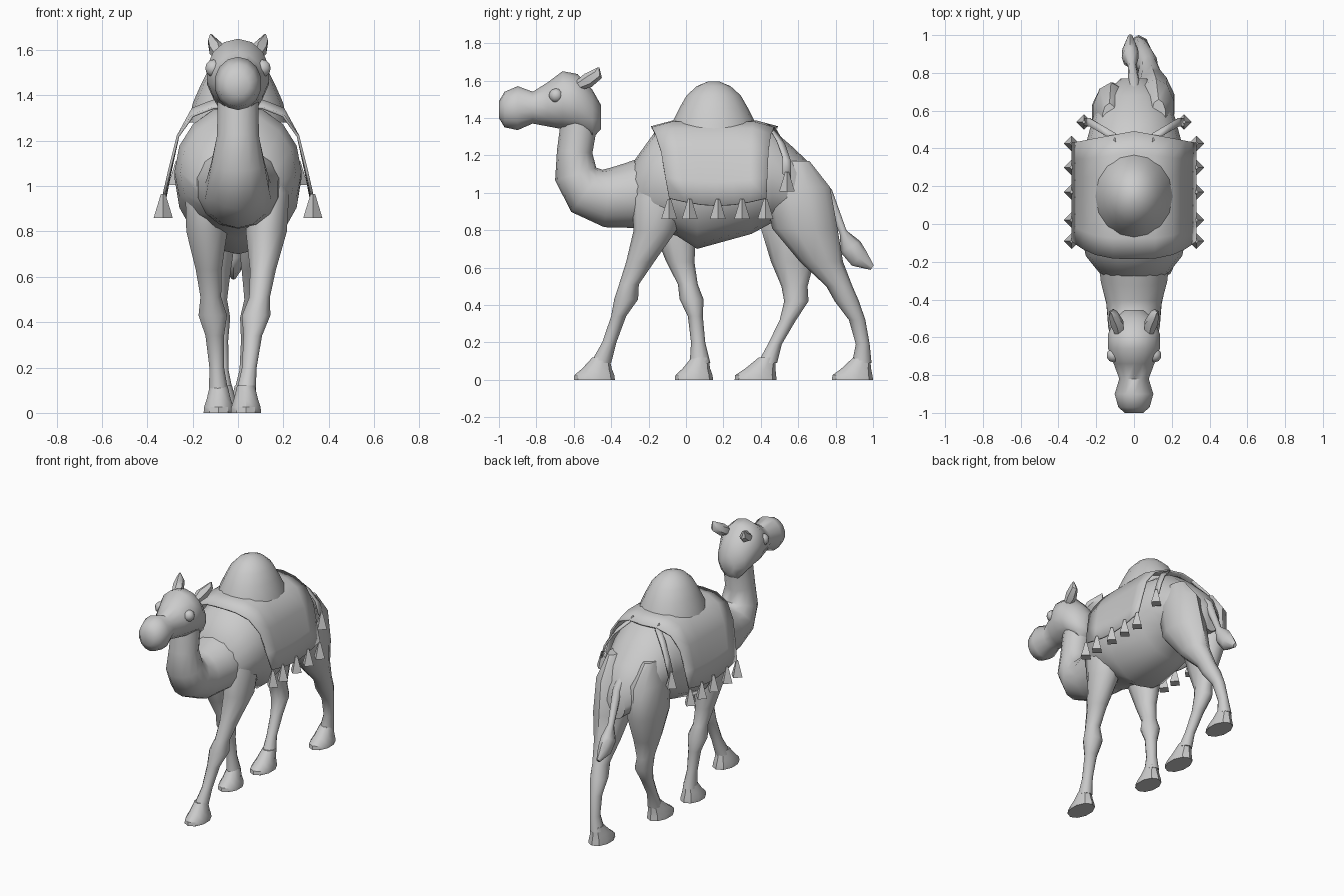
import bpy, bmesh, math
from mathutils import Vector

if "Cube" in bpy.data.objects:
    bpy.data.objects.remove(bpy.data.objects["Cube"])


def finish(name, bm, angle=50):
    bmesh.ops.recalc_face_normals(bm, faces=bm.faces)
    me = bpy.data.meshes.new(name)
    bm.to_mesh(me)
    bm.free()
    ob = bpy.data.objects.new(name, me)
    bpy.context.collection.objects.link(ob)
    bpy.ops.object.select_all(action='DESELECT')
    ob.select_set(True)
    bpy.context.view_layer.objects.active = ob
    bpy.ops.object.shade_smooth_by_angle(angle=math.radians(angle))
    return ob


def tube(name, pts, n=12, axis=None, angle=50):
    """Skin elliptical rings (x, y, z, half width, half depth) along a path."""
    bm = bmesh.new()
    rings = []
    for i, (x, y, z, rx, rn) in enumerate(pts):
        a, b = pts[max(i - 1, 0)], pts[min(i + 1, len(pts) - 1)]
        nrm = Vector(axis) if axis else Vector((0, a[2] - b[2], b[1] - a[1])).normalized()
        ring = []
        for k in range(n):
            t = 2 * math.pi * k / n
            ring.append(bm.verts.new(Vector((x + rx * math.sin(t), y, z)) + nrm * rn * math.cos(t)))
        rings.append(ring)
    for r, s in zip(rings, rings[1:]):
        for k in range(n):
            bm.faces.new((r[k], r[(k + 1) % n], s[(k + 1) % n], s[k]))
    bm.faces.new(rings[0])
    bm.faces.new(rings[-1])
    return finish(name, bm, angle)


def loft_y(name, secs, n=14):
    """Sections (y, top, bottom, half width) along y."""
    return tube(name, [(0, y, (t + b) / 2, w, (t - b) / 2) for y, t, b, w in secs], n, (0, 0, 1))


# Torso
loft_y("torso", [
    (-.30, 1.14, .83, .15), (-.17, 1.32, .80, .255), (-.05, 1.36, .77, .28),
    (.06, 1.365, .70, .28), (.35, 1.365, .78, .27), (.46, 1.34, .84, .245),
    (.57, 1.245, .84, .215), (.68, 1.14, .82, .16), (.77, 1.0, .80, .07)], 16)

# Neck
tube("neck", [(0, *p) for p in (
    (-.12, 1.02, .20, .20), (-.30, .985, .18, .175), (-.42, .975, .15, .16),
    (-.53, 1.01, .14, .14), (-.59, 1.10, .12, .115), (-.595, 1.22, .095, .095),
    (-.56, 1.45, .09, .10))], 14)

# Head and muzzle
loft_y("head", [
    (-1, 1.49, 1.40, .05), (-.97, 1.54, 1.35, .085), (-.90, 1.57, 1.335, .105),
    (-.82, 1.54, 1.37, .08), (-.74, 1.59, 1.355, .11), (-.66, 1.65, 1.34, .14),
    (-.58, 1.635, 1.33, .14), (-.50, 1.55, 1.29, .105), (-.455, 1.47, 1.34, .05)])

# Hump: (height, radius)
tube("hump", [(0, .148, z, r * .88, r) for z, r in (
    (1.28, .25), (1.37, .225), (1.45, .185), (1.52, .145), (1.57, .09), (1.595, .03))], 16, (0, 1, 0))

for s, side in ((1, "right"), (-1, "left")):
    # Eyes
    bm = bmesh.new()
    bmesh.ops.create_uvsphere(bm, u_segments=10, v_segments=6, radius=.038)
    bmesh.ops.translate(bm, verts=bm.verts, vec=(s * .108, -.695, 1.52))
    finish(side + "_eye", bm)
    # Ears
    tube(side + "_ear", [
        (s * .075, -.60, 1.56, .02, .02), (s * .09, -.525, 1.60, .04, .04),
        (s * .11, -.475, 1.635, .025, .033), (s * .12, -.467, 1.67, .004, .004)], 6)

# Front and hind limbs share heights and thicknesses; each leg has its own stride
front = [(1.13, .04, .07), (.97, .09, .14), (.80, .095, .115), (.63, .06, .075), (.51, .048, .053),
         (.43, .066, .064), (.34, .043, .040), (.20, .034, .038), (.09, .045, .055)]
hind = [(1.17, .04, .09), (1.03, .10, .175), (.81, .115, .175), (.63, .078, .115), (.50, .052, .07),
        (.42, .058, .065), (.32, .04, .044), (.19, .033, .037), (.09, .045, .052)]


def leg(name, limb, x0, x1, ys, foot_y0, foot_y1):
    tube(name + "_leg", [(x0 + (x1 - x0) * i / 8, y, *r)
                         for i, (y, r) in enumerate(zip(ys, limb))], 10, (0, 1, 0))
    # Broad flat foot
    c, d, ya = (foot_y0 + foot_y1) / 2, (foot_y1 - foot_y0) / 2, ys[-1]
    tube(name + "_foot", [(x1, c, 0, .07, d), (x1, c, .025, .068, d * .97),
                          (x1, c * .6 + ya * .4, .06, .056, d * .72), (x1, ya, .12, .041, .045)],
         10, (0, 1, 0), 35)


leg("right_front", front, .155, .035, (-.13, -.15, -.165, -.245, -.305, -.32, -.36, -.41, -.455), -.60, -.38)
leg("left_front", front, -.155, -.085, (-.10, -.08, -.06, -.03, .01, .03, .05, .065, .075), -.06, .145)
leg("right_hind", hind, .13, .025, (.57, .595, .635, .725, .82, .86, .915, .945, .94), .78, 1.0)
leg("left_hind", hind, -.13, -.065, (.55, .575, .575, .57, .58, .59, .545, .475, .435), .26, .485)

# Tail with tuft
tube("tail", [
    (0, .66, 1.09, .03, .03), (0, .755, 1.0, .03, .03), (-.01, .84, .79, .022, .02),
    (-.02, .88, .71, .045, .06), (-.02, .925, .65, .042, .055), (-.02, .995, .60, .012, .015)], 8)

# Saddle blanket draped over a half profile (x, z), mirrored
half = [(0, 1.38), (.11, 1.375), (.20, 1.34), (.265, 1.22), (.30, 1.08), (.325, .97)]
bm = bmesh.new()
rows = []
for x, z in [(-x, z) for x, z in half[:0:-1]] + half:
    u = abs(x) / .325
    a, b = -.185 + .095 * u ** 3, .49 - .06 * u
    row = []
    for k in range(7):
        dip = .04 * math.sin(math.pi * k / 6) * max(0, (1.2 - z) / .23)
        end = .03 * (k in (0, 6)) * (u < .75)
        row.append(bm.verts.new((x, a + (b - a) * k / 6, z - dip - end)))
    rows.append(row)
for r, q in zip(rows, rows[1:]):
    for k in range(6):
        bm.faces.new((r[k], q[k], q[k + 1], r[k + 1]))
blanket = finish("saddle_blanket", bm)
mod = blanket.modifiers.new("thickness", 'SOLIDIFY')
mod.thickness = .012
mod.offset = 0


# Tassels: four-sided cones
def tassel(name, x, y, top):
    bm = bmesh.new()
    bmesh.ops.create_cone(bm, cap_ends=True, segments=4, radius1=.042, radius2=.01, depth=.105)
    bmesh.ops.translate(bm, verts=bm.verts, vec=(x, y, top - .052))
    finish(name, bm, 20)


for s, side in ((1, "right"), (-1, "left")):
    for i, y in enumerate((-.09, .02, .17, .30, .425)):
        tassel(f"{side}_tassel_{i}", s * .33, y, .965)
    tassel(side + "_rear_tassel", s * .265, .54, 1.11)
    # Flat ribbon strap from the blanket corner to the rear tassel
    bm = bmesh.new()
    pairs = [[bm.verts.new((s * x, y + d, z - d * .6)) for d in (-.022, .022)]
             for x, y, z in ((.10, .46, 1.355), (.185, .51, 1.27), (.24, .54, 1.18), (.265, .54, 1.09))]
    for p, q in zip(pairs, pairs[1:]):
        bm.faces.new((p[0], p[1], q[1], q[0]))
    strap = finish(side + "_strap", bm)
    strap.modifiers.new("thickness", 'SOLIDIFY').thickness = .01
